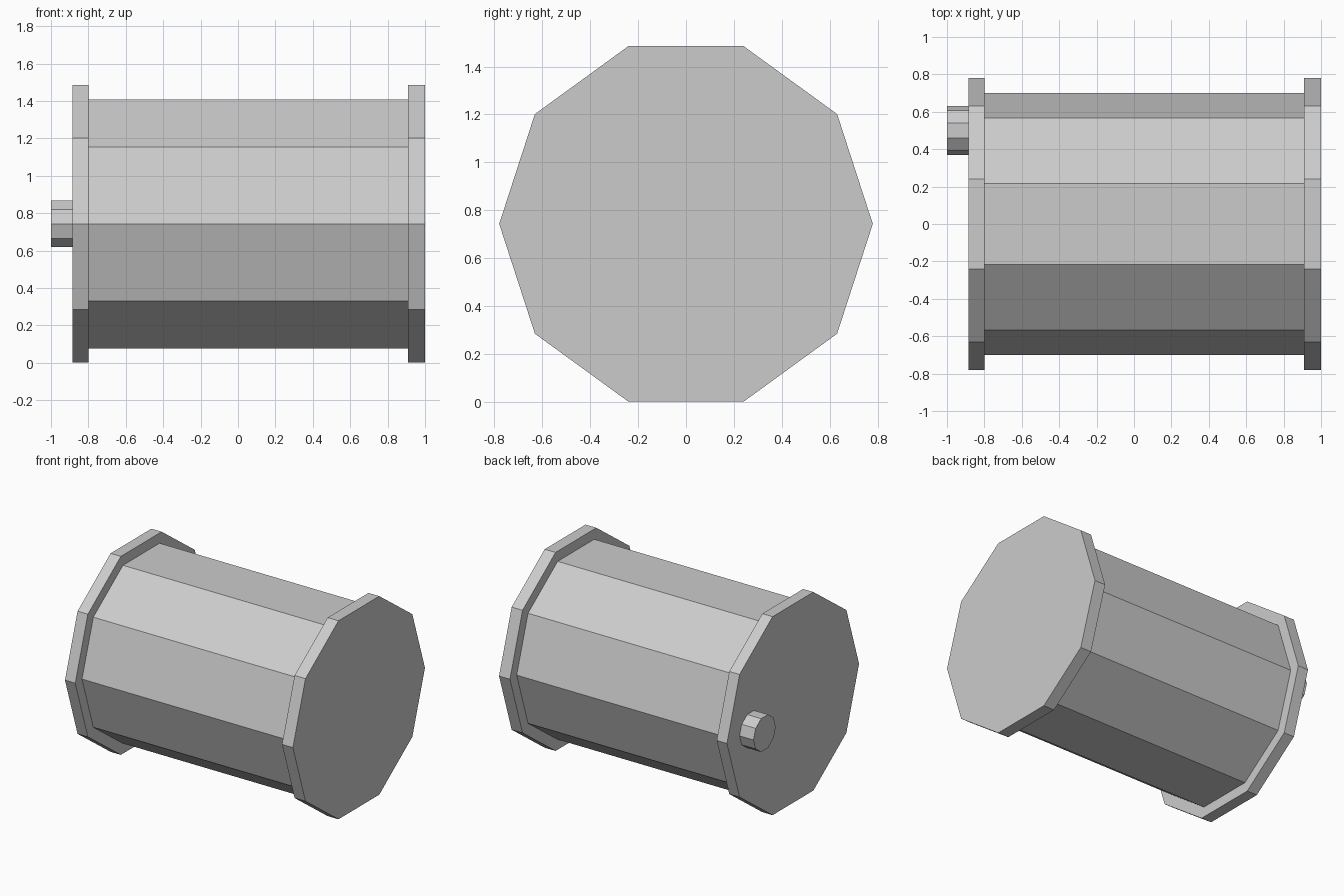
import bpy
import bmesh
from math import cos, sin, tau
from mathutils import Vector

cube = bpy.data.objects.get("Cube")
if cube:
    bpy.data.objects.remove(cube, do_unlink=True)

SIDES = 10
AXIS_Z = 0.743

grey = bpy.data.materials.new("plain grey")
grey.use_nodes = True
colour = (0.6, 0.6, 0.6, 1)
grey.diffuse_color = colour
grey.node_tree.nodes["Principled BSDF"].inputs["Base Color"].default_value = colour


def disc(name, x0, x1, radius, y=0.0):
    """Ten-sided prism lying along x, with a corner pointing along y."""
    bm = bmesh.new()
    ring = [bm.verts.new((x0, y + radius * cos(tau * i / SIDES),
                          AXIS_Z + radius * sin(tau * i / SIDES)))
            for i in range(SIDES)]
    face = bm.faces.new(ring)
    new = bmesh.ops.extrude_face_region(bm, geom=[face], use_keep_orig=True)["geom"]
    bmesh.ops.translate(bm, vec=Vector((x1 - x0, 0, 0)),
                        verts=[g for g in new if isinstance(g, bmesh.types.BMVert)])
    bmesh.ops.recalc_face_normals(bm, faces=bm.faces)
    mesh = bpy.data.meshes.new(name)
    bm.to_mesh(mesh)
    bm.free()
    mesh.materials.append(grey)
    obj = bpy.data.objects.new(name, mesh)
    bpy.context.collection.objects.link(obj)
    return obj


# Barrel drum, its two end rims and the off-centre bung
disc("drum_body", -0.80, 0.91, 0.70)
disc("left_end_rim", 0.91, 1.0, 0.78)
disc("right_end_rim", -0.885, -0.80, 0.78)
disc("bung", -1.0, -0.885, 0.131, y=0.50)
